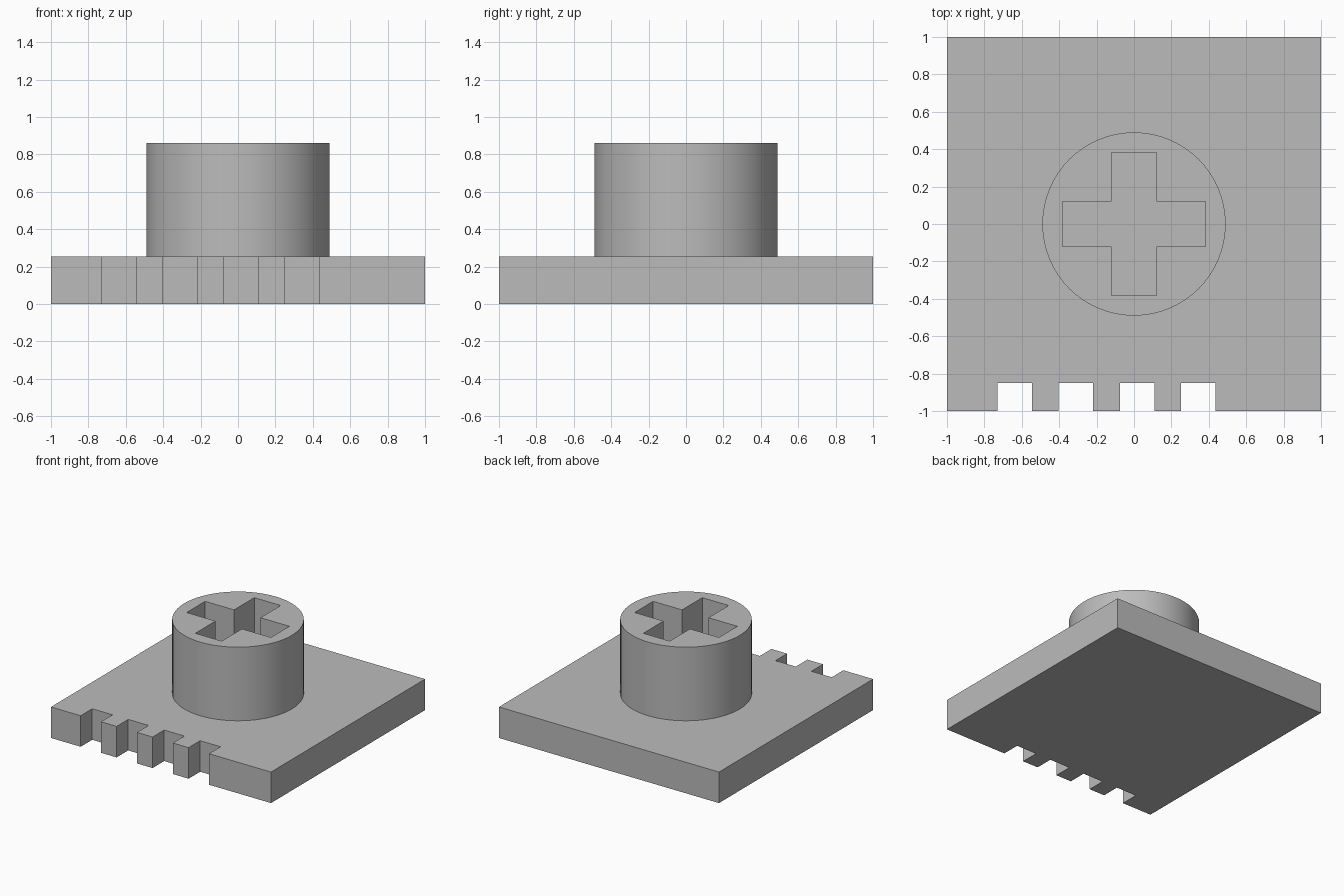
import bpy, bmesh, math

if "Cube" in bpy.data.objects:
    bpy.data.objects.remove(bpy.data.objects["Cube"], do_unlink=True)

PLATE_TOP, STEM_TOP, STEM_RADIUS = 0.255, 0.86, 0.49

# Single grey plastic colour
grey = bpy.data.materials.new("grey plastic")
grey.use_nodes = True
colour = (0.5, 0.5, 0.5, 1)
grey.diffuse_color = colour
grey.node_tree.nodes["Principled BSDF"].inputs["Base Color"].default_value = colour


def prism(name, outline, bottom, top):
    """Extrude a counter-clockwise outline upwards from bottom to top."""
    bm = bmesh.new()
    face = bm.faces.new([bm.verts.new((x, y, bottom)) for x, y in outline])
    extruded = bmesh.ops.extrude_face_region(bm, geom=[face])["geom"]
    verts = [v for v in extruded if isinstance(v, bmesh.types.BMVert)]
    bmesh.ops.translate(bm, verts=verts, vec=(0, 0, top - bottom))
    bmesh.ops.recalc_face_normals(bm, faces=bm.faces)
    mesh = bpy.data.meshes.new(name)
    bm.to_mesh(mesh)
    bm.free()
    mesh.materials.append(grey)
    obj = bpy.data.objects.new(name, mesh)
    bpy.context.collection.objects.link(obj)
    return obj


# Base plate with four square notches along the front edge
outline = [(-1, -1)]
for i in range(4):
    left = -0.73 + 0.327 * i
    right = left + 0.185
    outline += [(left, -1), (left, -0.85), (right, -0.85), (right, -1)]
outline += [(1, -1), (1, 1), (-1, 1)]
prism("base_plate", outline, 0, PLATE_TOP)

# Round stem, seated slightly into the plate
steps = 64
circle = [(STEM_RADIUS * math.cos(math.tau * i / steps),
           STEM_RADIUS * math.sin(math.tau * i / steps)) for i in range(steps)]
stem = prism("round_stem", circle, PLATE_TOP - 0.02, STEM_TOP)

# Cross-shaped socket cut down to the plate
arm, half = 0.383, 0.12
cross = []
for c, s in ((1, 0), (0, 1), (-1, 0), (0, -1)):
    for x, y in ((arm, -half), (arm, half), (half, half)):
        cross.append((x * c - y * s, x * s + y * c))
cutter = prism("cross_cutter", cross, PLATE_TOP - 0.1, STEM_TOP + 0.1)
cutter.hide_render = True

cut = stem.modifiers.new("cross_socket", 'BOOLEAN')
cut.operation = 'DIFFERENCE'
cut.solver = 'EXACT'
cut.object = cutter

bpy.ops.object.select_all(action='DESELECT')
stem.select_set(True)
bpy.context.view_layer.objects.active = stem
bpy.ops.object.modifier_apply(modifier=cut.name)
bpy.data.objects.remove(cutter, do_unlink=True)
bpy.ops.object.shade_smooth_by_angle(angle=math.radians(30))
